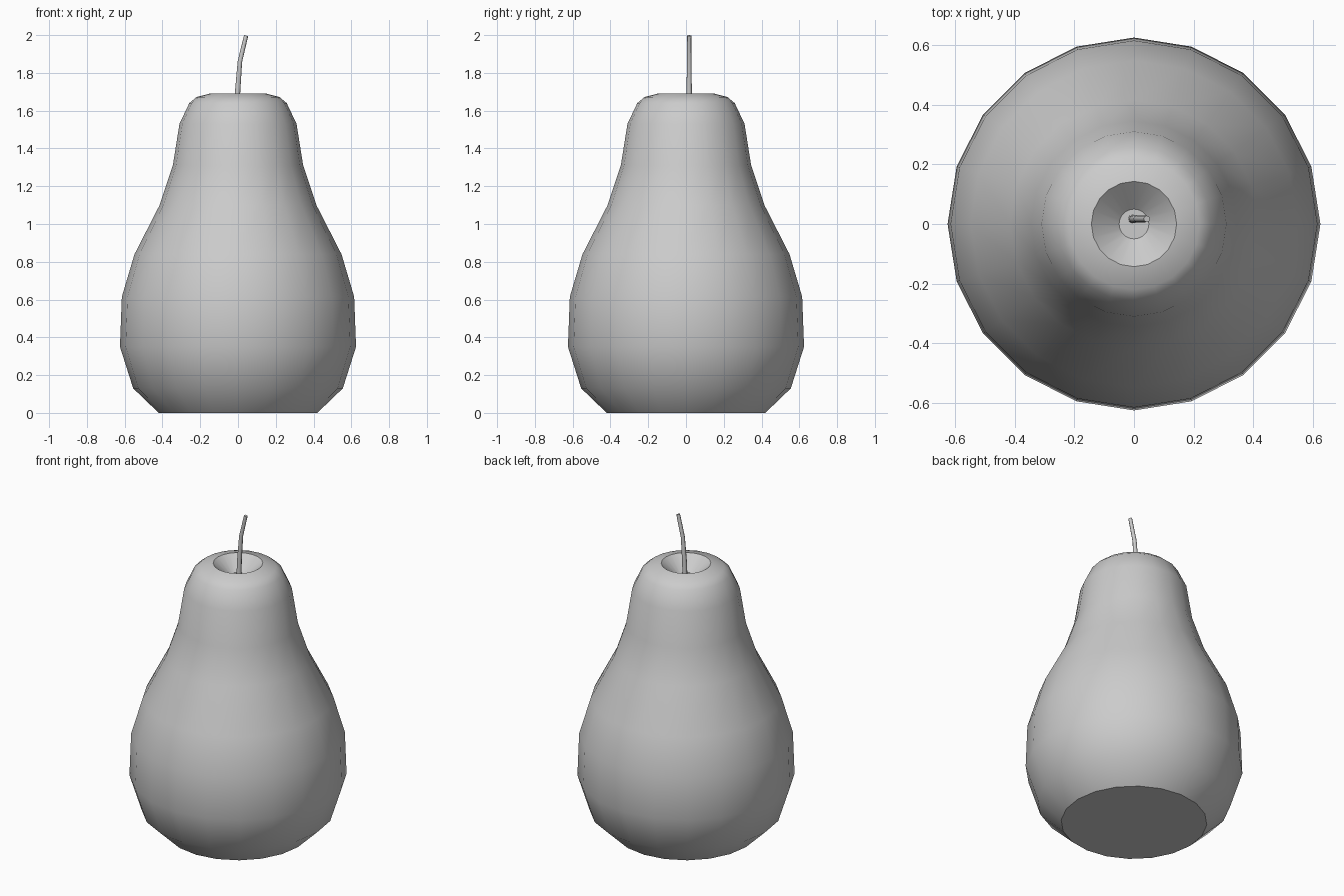
import bpy, bmesh, math
from mathutils import Matrix, Vector

if "Cube" in bpy.data.objects:
    bpy.data.objects.remove(bpy.data.objects["Cube"])


def finish(name, bm, angle):
    bmesh.ops.recalc_face_normals(bm, faces=bm.faces[:])
    mesh = bpy.data.meshes.new(name)
    bm.to_mesh(mesh)
    bm.free()
    ob = bpy.data.objects.new(name, mesh)
    bpy.context.collection.objects.link(ob)
    bpy.ops.object.select_all(action='DESELECT')
    bpy.context.view_layer.objects.active = ob
    ob.select_set(True)
    bpy.ops.object.shade_smooth_by_angle(angle=math.radians(angle))
    return ob


def loft(name, rings, sides, angle):
    """Bridge rings given as (centre, radius, tilt about y) and cap both ends."""
    bm = bmesh.new()
    loops = []
    for centre, r, tilt in rings:
        rot = Matrix.Rotation(tilt, 3, 'Y')
        loops.append([bm.verts.new(Vector(centre) + rot @ Vector(
            (r * math.cos(2 * math.pi * i / sides),
             r * math.sin(2 * math.pi * i / sides), 0))) for i in range(sides)])
    for a, b in zip(loops, loops[1:]):
        for i in range(sides):
            j = (i + 1) % sides
            bm.faces.new((a[i], a[j], b[j], b[i]))
    bm.faces.new(loops[0][::-1])
    bm.faces.new(loops[-1])
    return finish(name, bm, angle)


# Fruit body: lathe profile ending in a small dimple at the top
profile = [(0.42, 0), (0.555, 0.13), (0.625, 0.35), (0.615, 0.615),
           (0.548, 0.84), (0.415, 1.10), (0.345, 1.31), (0.31, 1.53),
           (0.258, 1.64), (0.22, 1.672), (0.143, 1.692), (0.05, 1.61)]
loft("pear_body", [((0, 0, z), r, 0) for r, z in profile], 20, 40)

# Bent stem rising from the dimple
stem = [((-0.005, 0.017, 1.59), 0.015, 0.03),
        ((-0.002, 0.017, 1.70), 0.014, 0.06),
        ((0.010, 0.017, 1.86), 0.012, 0.16),
        ((0.043, 0.017, 1.997), 0.011, 0.25)]
loft("stem", stem, 8, 50)
